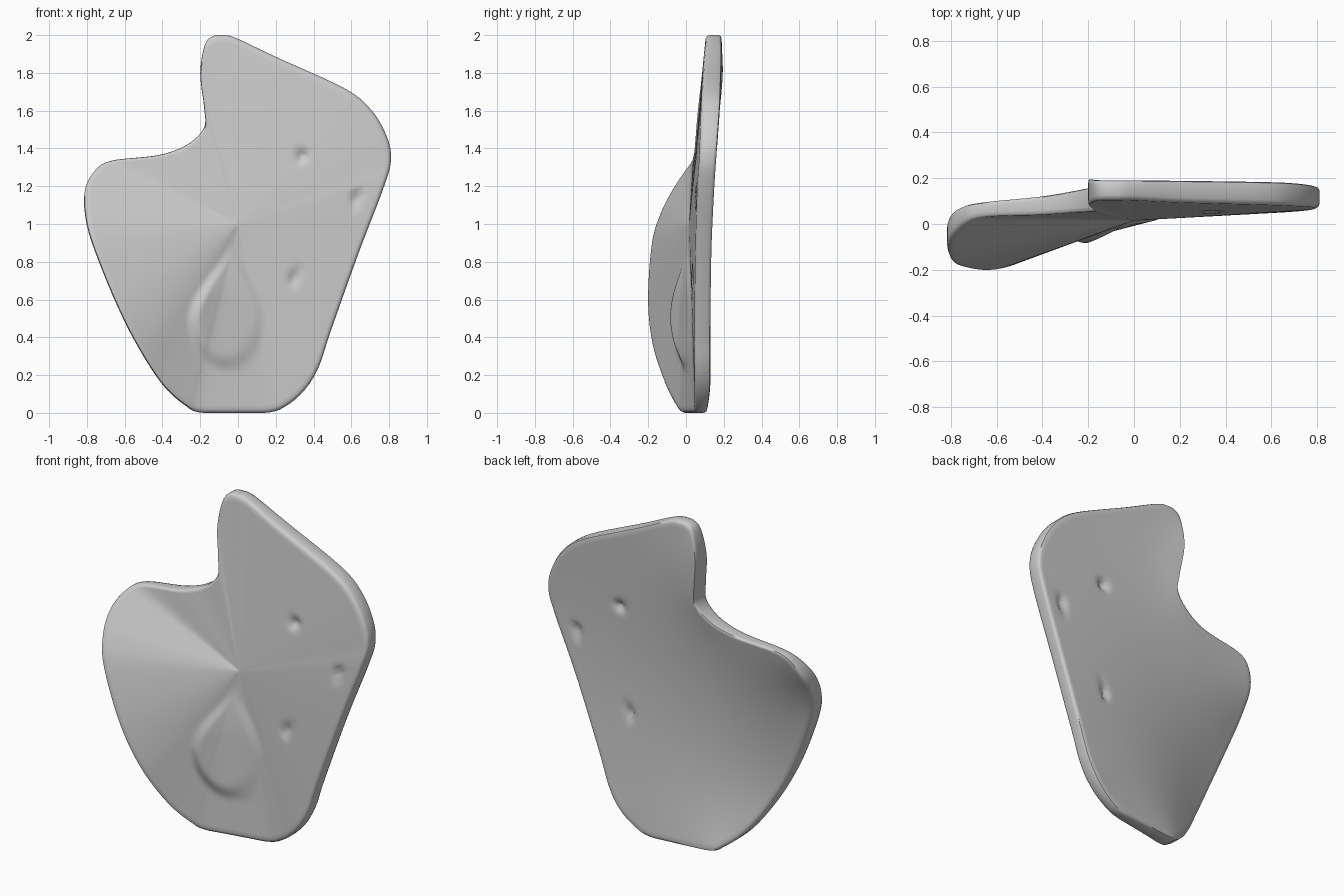
import bpy, bmesh, math
from mathutils import Vector

if "Cube" in bpy.data.objects:
    bpy.data.objects.remove(bpy.data.objects["Cube"])

# Outline of the plate: x, z, front y, back y (star-shaped around the hub)
EDGE = [
    (-.18, 0, -.025, .075), (.14, 0, .035, .11), (.26, .04, .045, .12), (.36, .13, .045, .13),
    (.43, .25, .045, .13), (.49, .43, .045, .13), (.64, .85, .05, .135), (.77, 1.19, .06, .15),
    (.81, 1.34, .07, .16), (.785, 1.47, .075, .17), (.70, 1.61, .08, .18), (.56, 1.72, .085, .185),
    (.2, 1.885, .095, .19), (.0, 1.98, .105, .19), (-.07, 2, .105, .19), (-.13, 1.995, .105, .19),
    (-.175, 1.95, .10, .19), (-.20, 1.80, .085, .195), (-.18, 1.62, .065, .18),
    (-.18, 1.51, .055, .165), (-.27, 1.42, .05, .145), (-.42, 1.365, .04, .12),
    (-.67, 1.335, .03, .095), (-.76, 1.28, -.01, .075), (-.81, 1.18, -.075, .03),
    (-.81, 1.05, -.14, -.04), (-.77, .89, -.185, -.09), (-.65, .59, -.205, -.115),
    (-.53, .35, -.18, -.09), (-.40, .15, -.115, -.02), (-.28, .04, -.06, .045),
]
DIMPLES = [(.34, 1.36), (.63, 1.14), (.30, .715)]
HUB = Vector((0, 1.0, .015, 0))
STEPS, RINGS = 6, 44


def smooth(t):
    t = max(0, min(1, t))
    return t * t * (3 - 2 * t)


def closed_spline(pts):
    out, n = [], len(pts)
    for i in range(n):
        p0, p1, p2, p3 = (Vector(pts[(i + k) % n]) for k in (-1, 0, 1, 2))
        for k in range(STEPS):
            t = k / STEPS
            q = .5 * (2 * p1 + (p2 - p0) * t + (2 * p0 - 5 * p1 + 4 * p2 - p3) * t * t
                      + (3 * p1 - p0 - 3 * p2 + p3) * t ** 3)
            q[1] = max(0, min(2, q[1]))
            out.append(q)
    return out


def dimple(x, z):
    return sum(.03 * math.exp(-((x - a) ** 2 + (z - b) ** 2) / .0008) for a, b in DIMPLES)


def pad(x, z):
    # soft teardrop pad: round at the bottom, narrowing to a tail at the hub
    if z < .5:
        d = .21 * (1 - math.hypot((x + .06) / .21, (z - .5) / .29))
    else:
        t = (z - .5) / .5
        d = .21 * (1 - smooth(t)) - abs(x + .06 - .04 * t)
    return (.02 - .07 * x) * smooth(d / .07) * smooth((1 - z) / .4)


edge = closed_spline(EDGE)
n = len(edge)
flat = [tuple(e) for e in edge]


def dish(x, z):
    # smooth membrane spanning the back rim (mean value interpolation)
    d = [(a - x, b - z) for a, b, _, _ in flat]
    r = [math.hypot(*v) for v in d]
    t = []
    for i in range(n):
        j = (i + 1) % n
        cross = d[i][0] * d[j][1] - d[i][1] * d[j][0]
        dot = d[i][0] * d[j][0] + d[i][1] * d[j][1]
        t.append((r[i] * r[j] - dot) / cross if abs(cross) > 1e-9 else 0)
    w = [(t[i - 1] + t[i]) / r[i] for i in range(n)]
    return sum(a * e[3] for a, e in zip(w, flat)) / sum(w)


bm = bmesh.new()


def front_ring(s, inset=0):
    row = []
    for e in edge:
        p = HUB + (e - HUB) * s
        row.append(bm.verts.new((p[0], p[2] + inset - pad(p[0], p[1]) + dimple(p[0], p[1]), p[1])))
    return row


def back_ring(s, inset=0):
    row = []
    for e in edge:
        p = HUB + (e - HUB) * s
        y = e[3] if s > .99 else dish(p[0], p[1])
        row.append(bm.verts.new((p[0], y + inset - dimple(p[0], p[1]), p[1])))
    return row


# Front skin is a cone of broad facets, back skin a smooth dish, rounded rim between
scale = [.98 * (k / RINGS) for k in range(1, RINGS + 1)]
rows = [front_ring(s) for s in scale]
rows += [front_ring(.994, .006), front_ring(1, .02), back_ring(1, -.018), back_ring(.994, -.005)]
rows += [back_ring(s) for s in reversed(scale)]
for a, b in zip(rows, rows[1:]):
    for i in range(n):
        j = (i + 1) % n
        bm.faces.new((a[i], a[j], b[j], b[i]))

# Close both skins at the hub
for row, y in ((rows[0], HUB[2]), (rows[-1], dish(HUB[0], HUB[1]))):
    c = bm.verts.new((HUB[0], y, HUB[1]))
    for i in range(n):
        bm.faces.new((row[i], row[(i + 1) % n], c))
bmesh.ops.recalc_face_normals(bm, faces=bm.faces)

mesh = bpy.data.meshes.new("curved_plate")
bm.to_mesh(mesh)
bm.free()
plate = bpy.data.objects.new("curved_plate", mesh)
bpy.context.collection.objects.link(plate)
bpy.context.view_layer.objects.active = plate
plate.select_set(True)
bpy.ops.object.shade_smooth_by_angle(angle=math.radians(50))
